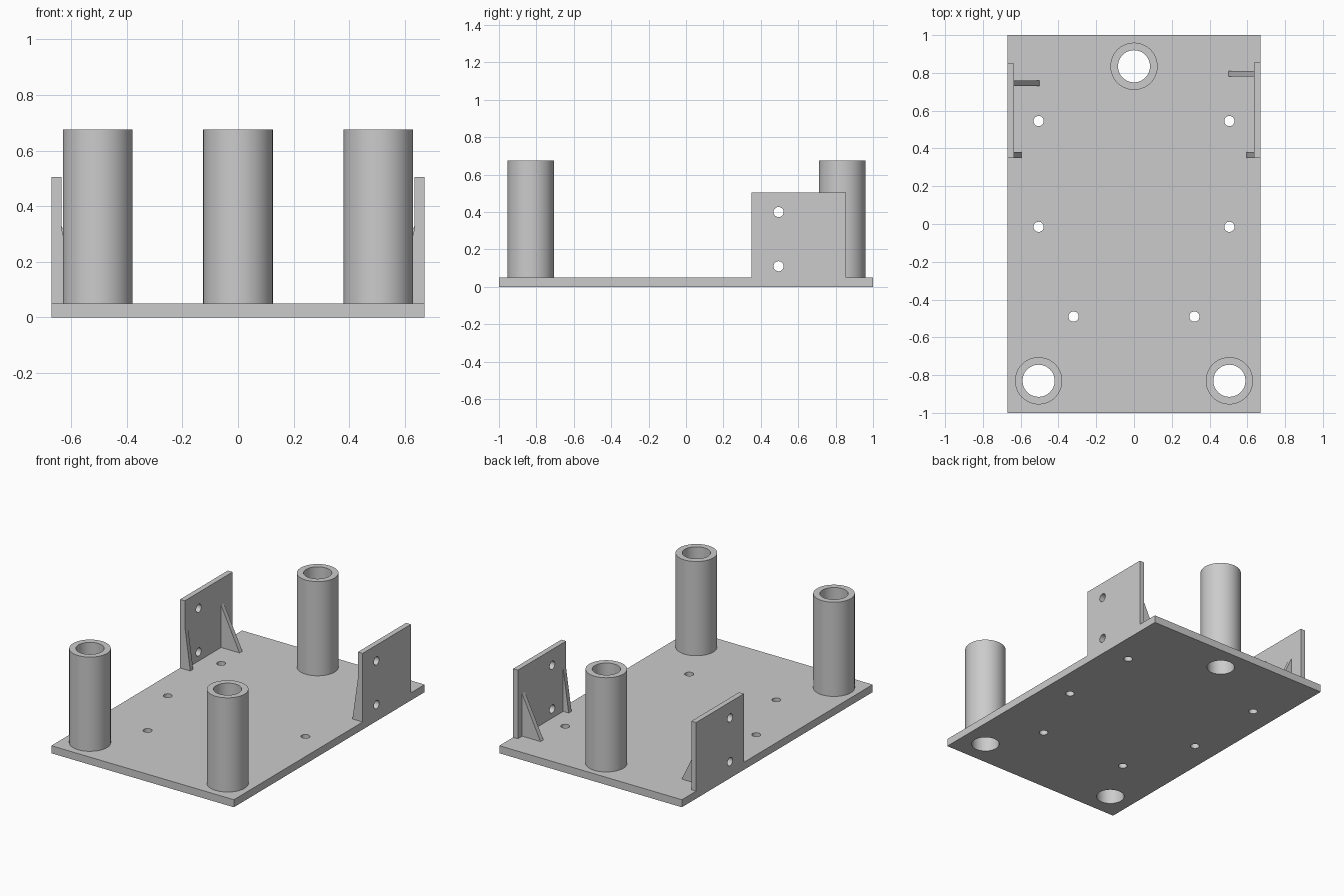
import bpy
import bmesh
from math import pi, radians

if "Cube" in bpy.data.objects:
    bpy.data.objects.remove(bpy.data.objects["Cube"], do_unlink=True)

grey = bpy.data.materials.new("plain grey")
grey.use_nodes = True
grey.diffuse_color = (0.6, 0.6, 0.6, 1)
grey.node_tree.nodes["Principled BSDF"].inputs["Base Color"].default_value = (0.6, 0.6, 0.6, 1)

HALF_W, PLATE_T = 0.67, 0.05
POST_TOP, POST_R, BORE_R = 0.675, 0.125, 0.085
SCREW_R = 0.027
WALL_T, WALL_TOP, WALL_Y = 0.035, 0.505, 0.35
RIB_TOP, RIB_T = 0.33, 0.03


def box(name, lo, hi):
    bpy.ops.mesh.primitive_cube_add(size=1, location=[(a + b) / 2 for a, b in zip(lo, hi)])
    ob = bpy.context.object
    ob.scale = [b - a for a, b in zip(lo, hi)]
    bpy.ops.object.transform_apply(location=False, rotation=False)
    ob.name = name
    ob.data.materials.append(grey)
    return ob


def cylinder(name, radius, depth, centre, rotation=(0, 0, 0), sides=48):
    bpy.ops.mesh.primitive_cylinder_add(vertices=sides, radius=radius, depth=depth,
                                        location=centre, rotation=rotation)
    ob = bpy.context.object
    ob.name = name
    ob.data.materials.append(grey)
    return ob


def drill(target, radius, centre, depth, rotation=(0, 0, 0)):
    cutter = cylinder("drill", radius, depth, centre, rotation)
    mod = target.modifiers.new("hole", 'BOOLEAN')
    mod.operation, mod.solver, mod.object = 'DIFFERENCE', 'EXACT', cutter
    bpy.context.view_layer.objects.active = target
    bpy.ops.object.modifier_apply(modifier=mod.name)
    bpy.data.objects.remove(cutter, do_unlink=True)


def smooth(ob):
    bpy.ops.object.select_all(action='DESELECT')
    ob.select_set(True)
    bpy.context.view_layer.objects.active = ob
    bpy.ops.object.shade_smooth_by_angle(angle=radians(30))


def rib(name, side, y, reach):
    # Triangular brace between the wall and the plate
    x = side * (HALF_W - WALL_T)
    bm = bmesh.new()
    profile = [(x, PLATE_T), (x - side * reach, PLATE_T), (x, RIB_TOP)]
    face = bm.faces.new([bm.verts.new((px, y, pz)) for px, pz in profile])
    out = bmesh.ops.extrude_face_region(bm, geom=[face])
    verts = [v for v in out["geom"] if isinstance(v, bmesh.types.BMVert)]
    bmesh.ops.translate(bm, verts=verts, vec=(0, RIB_T, 0))
    bmesh.ops.recalc_face_normals(bm, faces=bm.faces)
    mesh = bpy.data.meshes.new(name)
    bm.to_mesh(mesh)
    bm.free()
    mesh.materials.append(grey)
    bpy.context.collection.objects.link(bpy.data.objects.new(name, mesh))


# Base plate with screw holes
plate = box("base_plate", (-HALF_W, -1, 0), (HALF_W, 1, PLATE_T))
for x, y in [(0.505, 0.545), (0.505, -0.015), (0.32, -0.49)]:
    for side in (-1, 1):
        drill(plate, SCREW_R, (side * x, y, 0), 0.3)

# Hollow posts, bored on through the plate
for name, x, y in [("front_right_post", -0.505, -0.83),
                   ("front_left_post", 0.505, -0.83),
                   ("back_post", 0, 0.835)]:
    post = cylinder(name, POST_R, POST_TOP - PLATE_T, (x, y, (POST_TOP + PLATE_T) / 2), sides=64)
    for part in (post, plate):
        drill(part, BORE_R, (x, y, 0.3), 2)
    smooth(post)
smooth(plate)

# Side walls with two holes, a long rear rib and a short front rib
for label, side, wall_end, rib_y in [("right", -1, 0.85, 0.73), ("left", 1, 0.855, 0.78)]:
    xs = sorted((side * HALF_W, side * (HALF_W - WALL_T)))
    wall = box(label + "_wall", (xs[0], WALL_Y, PLATE_T), (xs[1], wall_end, WALL_TOP))
    for z in (0.11, 0.4):
        drill(wall, SCREW_R, (side * HALF_W, 0.495, z), 0.3, (0, pi / 2, 0))
    smooth(wall)
    rib(label + "_rear_rib", side, rib_y, 0.135)
    rib(label + "_front_rib", side, WALL_Y, 0.04)
